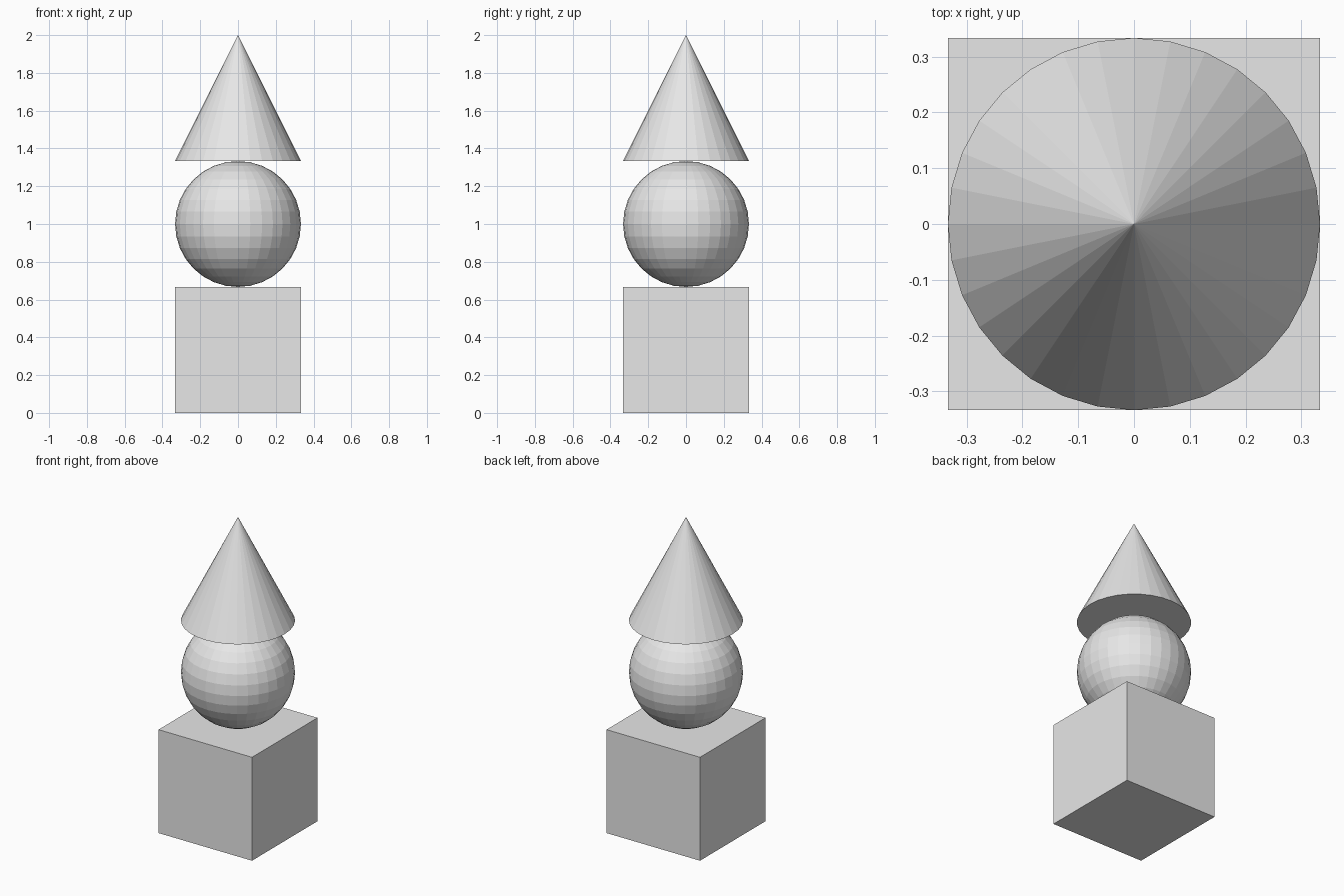
import bpy

# Remove the default cube
default_cube = bpy.data.objects.get("Cube")
if default_cube:
    bpy.data.objects.remove(default_cube, do_unlink=True)

# Single light grey material
GREY = (0.8, 0.8, 0.8, 1.0)
grey = bpy.data.materials.new("light_grey")
grey.use_nodes = True
grey.diffuse_color = GREY
for node in grey.node_tree.nodes:
    if node.type == "BSDF_PRINCIPLED":
        node.inputs["Base Color"].default_value = GREY

R = 1 / 3  # half height of each of the three stacked solids


def finish(name):
    """Name the newly added solid, keep its faces flat and colour it."""
    obj = bpy.context.object
    obj.name = obj.data.name = name
    obj.data.materials.append(grey)


# Cube at the bottom
bpy.ops.mesh.primitive_cube_add(size=2 * R, location=(0, 0, R))
finish("base_block")

# Faceted ball in the middle
bpy.ops.mesh.primitive_uv_sphere_add(segments=32, ring_count=16, radius=R,
                                     location=(0, 0, 3 * R))
finish("middle_ball")

# Faceted cone on top
bpy.ops.mesh.primitive_cone_add(vertices=32, radius1=R, radius2=0, depth=2 * R,
                                location=(0, 0, 5 * R))
finish("top_cone")
